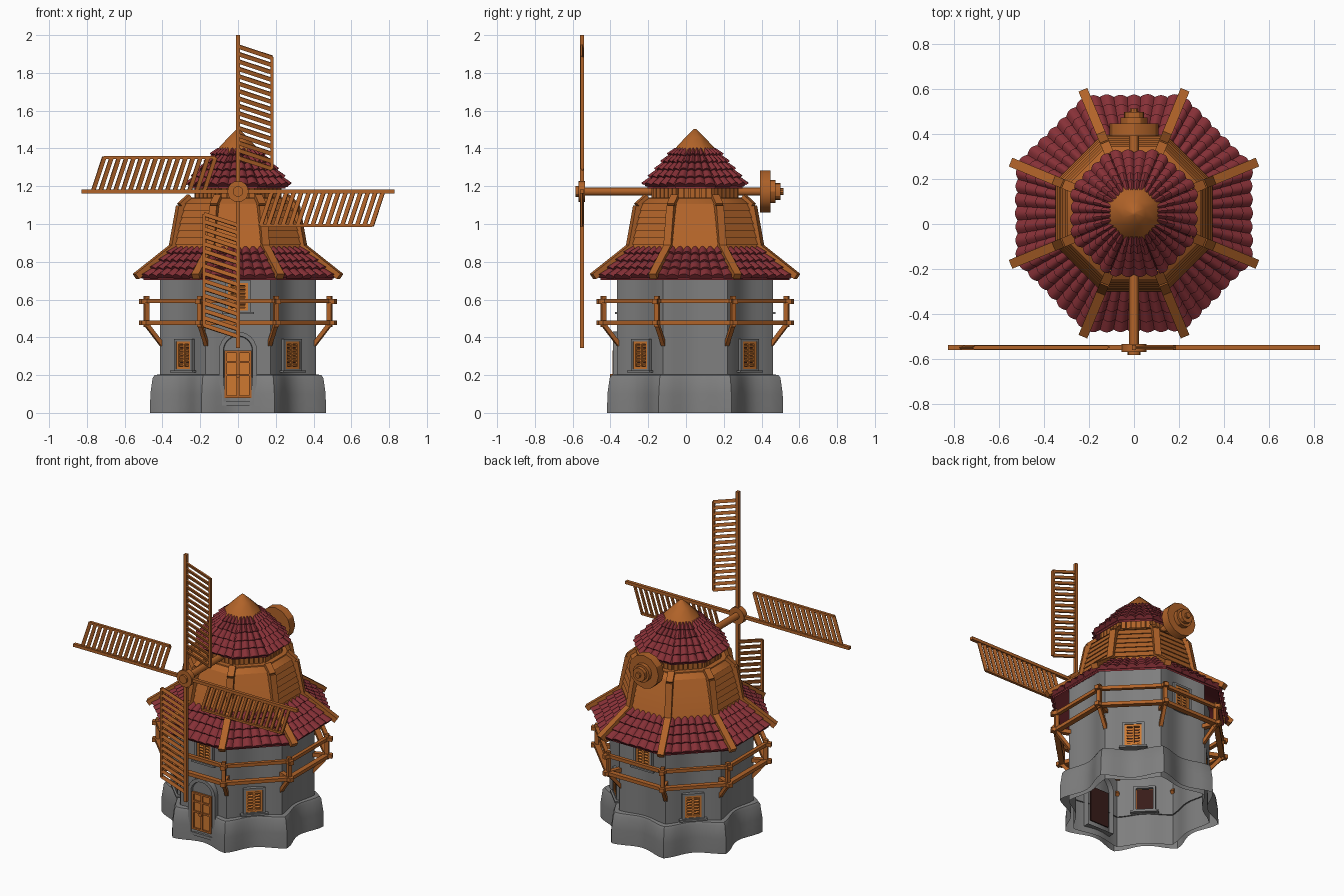
import bpy, bmesh, math, random
from mathutils import Vector, Matrix

if "Cube" in bpy.data.objects:
    bpy.data.objects.remove(bpy.data.objects["Cube"])

random.seed(4)
CY = 0.048                       # tower axis in y
T = math.tan(math.pi / 8)
Z = Vector((0, 0, 1))


def mat(name, r, g, b):
    m = bpy.data.materials.new(name)
    m.diffuse_color = (r, g, b, 1)
    m.use_nodes = True
    m.node_tree.nodes["Principled BSDF"].inputs["Base Color"].default_value = m.diffuse_color
    return m


WOOD = mat("brown_wood", 0.44, 0.125, 0.022)
DOORW = mat("bright_wood", 0.62, 0.19, 0.03)
TILE = mat("red_tile", 0.24, 0.03, 0.038)
STONE = mat("grey_stone", 0.21, 0.21, 0.21)
DARK = mat("dark_gap", 0.04, 0.012, 0.01)


def finish(name, bm, material, angle=30):
    bmesh.ops.recalc_face_normals(bm, faces=bm.faces[:])
    me = bpy.data.meshes.new(name)
    bm.to_mesh(me)
    bm.free()
    me.materials.append(material)
    ob = bpy.data.objects.new(name, me)
    bpy.context.collection.objects.link(ob)
    bpy.ops.object.select_all(action='DESELECT')
    ob.select_set(True)
    bpy.context.view_layer.objects.active = ob
    bpy.ops.object.shade_smooth_by_angle(angle=math.radians(angle))
    return ob


def P(k, u, ap, z):
    """Point on octagon side k (0 = front): u sideways, ap outwards."""
    a = k * math.pi / 4
    return Vector((math.sin(a) * ap + math.cos(a) * u,
                   CY - math.cos(a) * ap + math.sin(a) * u, z))


def corner(k, r, z):
    return P(k + 0.5, 0, r, z)


def beam(bm, a, b, w, h, up=Z):
    d = b - a
    x = d.normalized()
    y = up.cross(x).normalized()
    z = x.cross(y)
    m = Matrix((x * d.length, y * w, z * h)).transposed().to_4x4()
    m.translation = (a + b) / 2
    bmesh.ops.create_cube(bm, size=1, matrix=m)


def cyl(bm, c, r1, r2, length, n=16):
    """Cylinder along y."""
    m = Matrix.Translation(c) @ Matrix.Rotation(math.pi / 2, 4, 'X')
    bmesh.ops.create_cone(bm, cap_ends=True, segments=n, radius1=r1, radius2=r2, depth=length, matrix=m)


def loft(bm, rings, cap=False):
    vs = [[bm.verts.new(p) for p in r] for r in rings]
    n = len(vs[0])
    for a, b in zip(vs, vs[1:]):
        for i in range(n):
            bm.faces.new((a[i], a[(i + 1) % n], b[(i + 1) % n], b[i]))
    if cap:
        bm.faces.new(vs[-1])


def octa(ap, z):
    return [P(k, -ap * T, ap, z) for k in range(8)]


def wavy(out, mid, z, n=10):
    """Octagon ring with hollow sides."""
    pts = []
    for k in range(8):
        for i in range(n):
            t = -1 + 2 * i / n
            pts.append(P(k, out * T * t, mid + (out - mid) * (1 - math.cos(math.pi * t)) / 2, z))
    return pts


# stone tower and flared footing, open underneath
bm = bmesh.new()
loft(bm, [wavy(0.413, 0.385, z) for z in (0, 0.4, 0.8)])
finish("tower_wall", bm, STONE, 50)
bm = bmesh.new()
loft(bm, [wavy(0.466, 0.415, 0), wavy(0.464, 0.414, 0.1), wavy(0.452, 0.408, 0.185),
          wavy(0.442, 0.402, 0.2), wavy(0.405, 0.378, 0.205)])
finish("stone_footing", bm, STONE, 48)

# arched door surround
def arch(r, zs, z0, ap):
    pts = [P(0, -r, ap, z0)]
    pts += [P(0, -r * math.cos(math.pi * i / 12), ap, zs + r * math.sin(math.pi * i / 12)) for i in range(13)]
    return pts + [P(0, r, ap, z0)]


bm = bmesh.new()
loft(bm, [arch(0.1, 0.33, 0.04, 0.36), arch(0.1, 0.33, 0.04, 0.435), arch(0.078, 0.33, 0.06, 0.435),
          arch(0.075, 0.33, 0.06, 0.42)], cap=True)
finish("door_arch", bm, STONE)

# door leaf, rails and handle
bm = bmesh.new()
beam(bm, P(0, -0.07, 0.42, 0.205), P(0, 0.07, 0.42, 0.205), 0.014, 0.24)
finish("door_leaf", bm, DOORW)
bm = bmesh.new()
for u in (-0.064, 0, 0.064):
    beam(bm, P(0, u, 0.43, 0.08), P(0, u, 0.43, 0.33), 0.014, 0.012, Vector((0, 1, 0)))
for z in (0.086, 0.2, 0.27, 0.324):
    beam(bm, P(0, -0.07, 0.43, z), P(0, 0.07, 0.43, z), 0.012, 0.012)
cyl(bm, P(0, 0, 0.44, 0.195), 0.012, 0.012, 0.02, 10)
finish("door_frame", bm, WOOD)
bm = bmesh.new()
beam(bm, P(0, -0.07, 0.375, 0.2), P(0, 0.07, 0.375, 0.2), 0.006, 0.24)
finish("door_inside", bm, DARK)

# windows: stone frames, dark backing, louvred shutters
frame, back, louvre = bmesh.new(), bmesh.new(), bmesh.new()
for k, zc in [(1, 0.305), (3, 0.305), (5, 0.305), (7, 0.305), (0, 0.615), (4, 0.615)]:
    n = P(k, 0, 1, 0) - P(k, 0, 0, 0)
    for s in (-1, 1):
        beam(frame, P(k, s * 0.06, 0.39, zc - 0.08), P(k, s * 0.06, 0.39, zc + 0.08), 0.016, 0.045, n)
        beam(frame, P(k, -0.068, 0.39, zc + s * 0.08), P(k, 0.068, 0.39, zc + s * 0.08), 0.045, 0.014)
        beam(louvre, P(k, s * 0.045, 0.397, zc - 0.072), P(k, s * 0.045, 0.397, zc + 0.072), 0.014, 0.022, n)
        beam(louvre, P(k, -0.05, 0.397, zc + s * 0.066), P(k, 0.05, 0.397, zc + s * 0.066), 0.022, 0.014)
    beam(frame, P(k, -0.085, 0.395, zc - 0.086), P(k, 0.085, 0.395, zc - 0.086), 0.06, 0.012)
    beam(back, P(k, -0.05, 0.388, zc), P(k, 0.05, 0.388, zc), 0.01, 0.14)
    beam(louvre, P(k, 0, 0.397, zc - 0.07), P(k, 0, 0.397, zc + 0.07), 0.012, 0.02, n)
    for i in range(6):
        z = zc - 0.048 + i * 0.0192
        beam(louvre, P(k, -0.045, 0.396, z), P(k, 0.045, 0.396, z), 0.012, 0.012, Z + n * 0.5)
finish("window_frames", frame, STONE)
finish("window_backing", back, DARK)
finish("window_shutters", louvre, DOORW)

# gallery railing: posts, rails, braces
bm = bmesh.new()
for k in range(8):
    n = corner(k, 1, 0) - corner(k, 0, 0)
    beam(bm, corner(k, 0.525, 0.455), corner(k, 0.525, 0.62), 0.024, 0.024, n)
    beam(bm, corner(k, 0.43, 0.477), corner(k, 0.56, 0.477), 0.03, 0.026)
    beam(bm, corner(k, 0.54, 0.59), corner(k, 0.56, 0.59), 0.03, 0.026)
    beam(bm, corner(k, 0.435, 0.36), corner(k, 0.53, 0.475), 0.022, 0.022)
    for z, w in ((0.592, 0.024), (0.477, 0.034)):
        beam(bm, P(k, -0.225, 0.487, z), P(k, 0.225, 0.487, z), w, 0.022)
finish("gallery_railing", bm, WOOD)


# tiled roofs: rows of curved tiles over a slab
def roof(name, a0, z0, a1, z1, rows, cols):
    slab = bmesh.new()
    loft(slab, [octa(a1 - 0.02, z1 - 0.012), octa(a0 - 0.01, z0 - 0.012), octa(a0 - 0.01, z0), octa(a1, z1)])
    finish(name + "_slab", slab, TILE)
    bm = bmesh.new()
    ln = math.hypot(a1 - a0, z1 - z0)
    na, nz = (z1 - z0) / ln, (a0 - a1) / ln
    N = 6
    for k in range(8):
        for r in range(rows):
            for c in range(cols):
                j = random.uniform(-0.06, 0.06)
                rings = []
                for s, lift, bulge in ((r + j, -0.003, 0), (r + j, 0.012, 0.016), (r + 1.1, 0.001, 0.013)):
                    s = min(s / rows, 1)
                    ap, z = a0 + (a1 - a0) * s, z0 + (z1 - z0) * s
                    row = []
                    for i in range(N + 1):
                        u = ap * T * (-1 + 2 * (c + i / N) / cols)
                        h = lift + bulge * math.sin(math.pi * i / N)
                        row.append(bm.verts.new(P(k, u, ap + na * h, z + nz * h)))
                    rings.append(row)
                for p, q in zip(rings, rings[1:]):
                    for i in range(N):
                        bm.faces.new((p[i], p[i + 1], q[i + 1], q[i]))
    finish(name + "_tiles", bm, TILE, 40)


roof("lower_roof", 0.51, 0.715, 0.335, 0.872, 4, 7)
roof("upper_roof", 0.262, 1.2, 0.095, 1.395, 5, 4)

# plank cladding of the upper storey, lapped boards
bm = bmesh.new()
prof = [(0.35 - 0.055 * (i / 7) ** 1.3, 0.855 + i * 0.036) for i in range(8)] + [(0.262, 1.138)]
for (a, z), (b, y) in zip(prof, prof[1:]):
    loft(bm, [octa(a - 0.012, z), octa(a + 0.003, z), octa(b - 0.005, y + 0.002)])
loft(bm, [octa(0.265, 1.132), octa(0.262, 1.14)], cap=True)
finish("plank_cladding", bm, WOOD)

# bent hip beams from eaves to top
bm = bmesh.new()
hip = [(0.585, 0.722), (0.372, 0.878), (0.33, 1.095), (0.275, 1.142)]
for k in range(8):
    for (a, z), (b, y) in zip(hip, hip[1:]):
        beam(bm, corner(k, a, z), corner(k, b, y), 0.042, 0.034)
finish("hip_beams", bm, WOOD)

# board collar under the cap roof
bm = bmesh.new()
loft(bm, [octa(0.215, 1.13), octa(0.215, 1.21)])
for k in range(8):
    for i in range(6):
        u = 0.215 * T * (-1 + (2 * i + 1) / 6)
        beam(bm, P(k, u, 0.22, 1.13), P(k, u, 0.22, 1.205), 0.025, 0.02, P(k, 0, 1, 0) - P(k, 0, 0, 0))
finish("collar_boards", bm, WOOD)

# wooden cap point
bm = bmesh.new()
loft(bm, [octa(0.1, 1.375), octa(0.118, 1.375), octa(0.105, 1.4), octa(0.05, 1.46), octa(0.008, 1.502)], cap=True)
finish("roof_point", bm, WOOD, 50)

# axle, hub and rear wheel
HUB = Vector((0, -0.55, 1.172))
bm = bmesh.new()
cyl(bm, (0, -0.03, 1.172), 0.022, 0.022, 1.06, 12)
cyl(bm, (0, -0.552, 1.172), 0.056, 0.056, 0.036, 16)
cyl(bm, (0, -0.574, 1.172), 0.028, 0.028, 0.02, 12)
finish("axle_and_hub", bm, WOOD)
bm = bmesh.new()
cyl(bm, (0, 0.42, 1.172), 0.11, 0.11, 0.056, 12)
cyl(bm, (0, 0.46, 1.172), 0.06, 0.06, 0.03, 12)
cyl(bm, (0, 0.487, 1.172), 0.045, 0.045, 0.025, 12)
cyl(bm, (0, 0.5, 1.172), 0.018, 0.018, 0.03, 10)
finish("rear_wheel", bm, WOOD)

# four sails: spar, outer rail and slanted slats
for q, name in enumerate(("top", "right", "bottom", "left")):
    a = q * math.pi / 2
    d = Vector((math.sin(a), 0, math.cos(a)))
    o = Vector((math.cos(a), 0, -math.sin(a)))
    back = Vector((0, 1, 0))
    bm = bmesh.new()
    beam(bm, HUB, HUB + d * 0.828, 0.02, 0.022, back)
    beam(bm, HUB + d * 0.118 + o * 0.18, HUB + d * 0.712 + o * 0.18, 0.014, 0.018, back)
    for i in range(16):
        s = 0.18 + 0.588 * i / 15
        beam(bm, HUB + d * s, HUB + d * (s - 0.06) + o * 0.182, 0.022, 0.009, back + d * 0.35)
    finish("sail_" + name, bm, WOOD)
